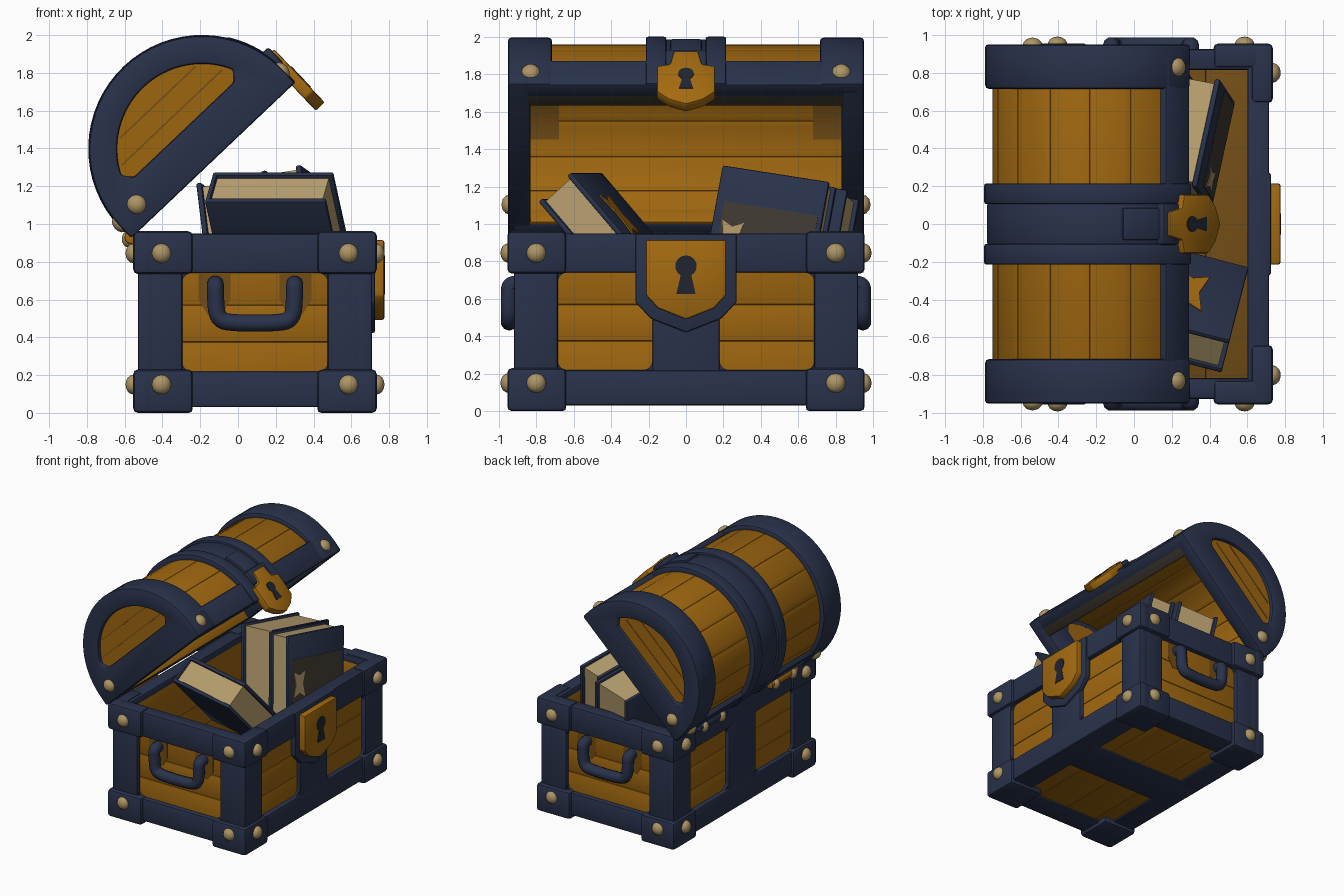
import bpy, bmesh, math
from mathutils import Matrix, Vector

if "Cube" in bpy.data.objects:
    bpy.data.objects.remove(bpy.data.objects["Cube"])

def material(name, rgb):
    m = bpy.data.materials.new(name)
    m.use_nodes = True
    m.diffuse_color = (*rgb, 1)
    m.node_tree.nodes["Principled BSDF"].inputs["Base Color"].default_value = (*rgb, 1)
    return m

WOOD = material("golden wood", (.34, .133, .005))
TRIM = material("navy trim", (.022, .032, .07))
GOLD = material("lock gold", (.37, .145, .005))
BRASS = material("pale rivet", (.42, .30, .13))
PAGE = material("paper", (.48, .35, .16))
SHADE = material("shaded wood", (.17, .075, .008))
TAUPE = material("dusty trim", (.05, .04, .03))
HOLE = material("keyhole dark", (.015, .018, .03))

CX = .09                                   # chest centre along x
LID = Matrix.Translation((-.19, 0, 1.398)) @ Matrix.Rotation(math.radians(-43.5), 4, 'Y')
IDENT = Matrix()

def finish(name, bm, mat, bevel=0.0, mw=IDENT):
    bmesh.ops.recalc_face_normals(bm, faces=bm.faces)
    if bevel:
        sharp = [e for e in bm.edges if len(e.link_faces) == 2 and e.calc_face_angle() > .6]
        bmesh.ops.bevel(bm, geom=sharp, offset=bevel, segments=2, profile=.5,
                        affect='EDGES', clamp_overlap=True)
    me = bpy.data.meshes.new(name)
    bm.to_mesh(me)
    bm.free()
    me.materials.append(mat)
    ob = bpy.data.objects.new(name, me)
    ob.matrix_world = mw
    bpy.context.collection.objects.link(ob)

def box(name, x, y, z, mat, bevel=.015, mw=IDENT):
    spans = [sorted(s) for s in (x, y, z)]
    mid = [(a + b) / 2 for a, b in spans]
    size = [b - a for a, b in spans]
    bm = bmesh.new()
    bmesh.ops.create_cube(bm, size=1, matrix=Matrix.Translation(mid) @ Matrix.Diagonal((*size, 1)))
    finish(name, bm, mat, bevel, mw)

def prism(name, pts, d0, d1, axis, mat, bevel=.012, mw=IDENT):
    """Extrude a 2D outline (a, z) along x or y."""
    bm = bmesh.new()
    place = (lambda a, b, d: (d, a, b)) if axis == 'x' else (lambda a, b, d: (a, d, b))
    lo, hi = ([bm.verts.new(place(a, b, d)) for a, b in pts] for d in (d0, d1))
    bm.faces.new(lo)
    bm.faces.new(hi)
    for i in range(len(pts)):
        j = (i + 1) % len(pts)
        bm.faces.new((lo[i], lo[j], hi[j], hi[i]))
    finish(name, bm, mat, bevel, mw)

def shell(name, outer, inner, y0, y1, mat, closed=False, bevel=.012):
    """Sweep the strip between two matching outlines along y, in the lid's frame."""
    bm = bmesh.new()
    rows = [[bm.verts.new((a, y, b)) for (a, b), y in ((o, y0), (o, y1), (i, y1), (i, y0))]
            for o, i in zip(outer, inner)]
    n = len(rows)
    for k in range(n if closed else n - 1):
        r, s = rows[k], rows[(k + 1) % n]
        for c in range(4):
            bm.faces.new((r[c], s[c], s[(c + 1) % 4], r[(c + 1) % 4]))
    if not closed:
        bm.faces.new(rows[0])
        bm.faces.new(rows[-1])
    finish(name, bm, mat, bevel, LID)

def arc(r, a0=0, a1=180, k=32):
    t = [math.radians(a0 + (a1 - a0) * i / k) for i in range(k + 1)]
    return [(r * math.cos(a), r * math.sin(a)) for a in t]

def arch(r, drop=.085):
    return [(r, -drop)] + arc(r) + [(-r, -drop)]

def rivet(name, loc, axis, mw=IDENT, r=.052):
    bm = bmesh.new()
    scale = [.8 if c == axis else 1 for c in "xyz"] + [1]
    bmesh.ops.create_uvsphere(bm, u_segments=14, v_segments=8, radius=r,
                              matrix=Matrix.Translation(loc) @ Matrix.Diagonal(scale))
    finish(name, bm, BRASS, 0, mw)

def keyhole(s, cz):
    return [(s * a, cz + s * b) for a, b in arc(1, -60, 240, 16)] + [(-.9 * s, cz - 2.6 * s), (.9 * s, cz - 2.6 * s)]

def fillets(a0, a1, d0, d1, axis, r=.05):
    """Round the four inner corners of a framed panel."""
    for a, sa in ((min(a0, a1), 1), (max(a0, a1), -1)):
        for z, sz in ((.22, 1), (.74, -1)):
            curve = [(a + sa * (r - p), z + sz * (r - q)) for p, q in arc(r, 0, 90, 6)]
            prism("panel_corner", [(a, z)] + curve, d0, d1, axis, TRIM, 0)

# Chest walls, made of three stacked planks per side, and the floor
for z in ((.06, .375), (.375, .57), (.57, .91)):
    for s in (-1, 1):
        box("long_wall_plank", (CX + s * .52, CX + s * .585), (-.87, .87), z, WOOD, .008)
        box("end_wall_plank", (CX - .57, CX + .57), (s * .82, s * .885), z, WOOD, .008)
for i in range(4):
    x = (CX - .58 + .29 * i, CX - .29 + .29 * i)
    box("floor_plank", x, (-.87, .87), (.045, .11), WOOD, .006)
    box("inner_floor_plank", x, (-.83, .83), (.1, .125), SHADE, .006)

# Navy frame: rims, bottom beams, straps
for s in (-1, 1):
    for z in ((.03, .22), (.74, .95)):
        box("long_beam", (CX + s * .535, CX + s * .625), (-.92, .92), z, TRIM)
        box("end_beam", (CX - .62, CX + .62), (s * .835, s * .925), z, TRIM)
    box("long_rim", (CX + s * .51, CX + s * .6), (-.9, .9), (.89, .95), TRIM)
    box("end_rim", (CX - .6, CX + .6), (s * .815, s * .9), (.89, .95), TRIM)
    box("bottom_long_beam", (CX + s * .42, CX + s * .62), (-.9, .9), (.03, .1), TRIM)
    box("bottom_end_beam", (CX - .6, CX + .6), (s * .72, s * .91), (.03, .1), TRIM)
    box("centre_strap", (CX + s * .55, CX + s * .62), (-.18, .18), (.05, .9), TRIM)
    fillets(CX - .385, CX + .385, s * .86, s * .905, 'y')
    for t in (-1, 1):
        fillets(t * .18, t * .685, CX + s * .56, CX + s * .605, 'x')
box("bottom_strap", (CX - .6, CX + .6), (-.18, .18), (.03, .1), TRIM)

# Corner posts, caps and rivets
for sx in (-1, 1):
    for sy in (-1, 1):
        for name, hx, hy, wide, z in (("post", .62, .92, .235, (.1, .9)),
                                      ("lower_cap", .645, .955, .315, (0, .23)),
                                      ("upper_cap", .645, .955, .315, (.735, .962))):
            b = .025 if "cap" in name else .015
            box(name + "_side", (CX + sx * .53, CX + sx * hx), (sy * (hy - wide), sy * hy), z, TRIM, b)
            box(name + "_end", (CX + sx * (hx - wide), CX + sx * hx), (sy * .825, sy * hy), z, TRIM, b)
        box("cap_base", (CX + sx * .33, CX + sx * .64), (sy * .64, sy * .95), (0, .1), TRIM, .02)
        for z in (.15, .845):
            rivet("side_rivet", (CX + sx * .645, sy * .8, z), 'x')
            rivet("end_rivet", (CX + sx * .495, sy * .95, z), 'y')

# Carrying handles, with darkened wood around their mounts
for s in (-1, 1):
    cu = bpy.data.curves.new("handle", 'CURVE')
    cu.dimensions, cu.bevel_depth, cu.bevel_resolution = '3D', .045, 3
    cu.use_fill_caps = True
    sp = cu.splines.new('NURBS')
    half = [(.21, .86, .68), (.21, .945, .69), (.21, .945, .62), (.2, .945, .49), (.1, .945, .475)]
    path = half + [(-x, y, z) for x, y, z in reversed(half)]
    sp.points.add(len(path) - 1)
    for p, (x, y, z) in zip(sp.points, path):
        p.co = (CX + x, s * y, z, 1)
    sp.order_u, sp.use_endpoint_u = 3, True
    cu.materials.append(TRIM)
    bpy.context.collection.objects.link(bpy.data.objects.new("handle", cu))
    for m in (-1, 1):
        patch = [(CX + m * a, b) for a, b in ((.13, .735), (.13, .6), (.17, .53), (.25, .52), (.3, .6), (.3, .735))]
        prism("handle_stain", patch, s * .88, s * .888, 'y', SHADE, 0)

# Front lock
shield = [(-.215, .915), (.215, .915), (.215, .62), (.15, .55), (0, .49), (-.15, .55), (-.215, .62)]
backing = [(a * 1.26, .78 + (b - .78) * 1.24) for a, b in shield]
prism("lock_backing", backing, .68, .725, 'x', TRIM)
prism("lock_plate", shield, .7, .775, 'x', GOLD)
prism("lock_keyhole", keyhole(.057, .775), .772, .779, 'x', HOLE, 0)

# Lid: curved planks, bands and D-shaped ends
for i in range(9):
    a = (max(0, 22.5 * i - 16.5), min(180, 22.5 * i + 6), 6)
    shell("lid_plank", arc(.56, *a), arc(.485, *a), -.88, .88, WOOD, bevel=.005)
box("lid_back_lining", (-.5, -.478), (-.84, .84), (-.08, .01), WOOD, .004, LID)
box("lid_front_lip", (.425, .58), (-.88, .88), (-.085, -.04), TAUPE, .01, LID)
for s in (-1, 1):
    box("lid_edge_band", (s * .49, s * .592), (-.93, .93), (-.085, .1), TRIM, .015, LID)
    shell("lid_end_band", arch(.598), arch(.54), s * .715, s * .94, TRIM, bevel=.02)
    shell("lid_end_rim", arch(.598), [(.365, .14)] + arc(.45, 25, 155) + [(-.365, .14)],
          s * .83, s * .95, TRIM, closed=True, bevel=.015)
    prism("lid_end_panel", arch(.5, .02), s * .835, s * .92, 'y', WOOD, 0, LID)
    for n in (.23, .34):
        h = math.sqrt(.45 ** 2 - n * n) - .02
        box("lid_end_groove", (-h, h), (s * .918, s * .922), (n - .004, n + .004), SHADE, 0, LID)
    shell("lid_inner_stain", arc(.487, 95, 130), arc(.48, 95, 130), s * .68, s * .832, SHADE, bevel=0)
    shell("lid_strap_edge", arch(.603), arch(.54), s * .105, s * .215, TRIM)
    rivet("lid_end_rivet", (-.454, s * .945, .025), 'y', LID)
    for u in (-1, 1):
        rivet("lid_side_rivet", (u * .585, s * .83, .01), 'x', LID)
shell("lid_strap", arch(.588), arch(.54), -.11, .11, TRIM)

# Hasp hanging from the lid
shell("hasp_mount", arc(.607, 6, 34, 8), arc(.57, 6, 34, 8), -.085, .085, TRIM)
box("hasp_clasp", (.56, .625), (-.11, .11), (.03, .15), TRIM, .015, LID)
right = [(0, -.27), (.09, -.235), (.155, -.18), (.155, .01), (.085, .025), (.065, .12)]
hasp = right + [(-a, b) for a, b in reversed(right[1:])]
prism("hasp_plate", hasp, .575, .64, 'x', GOLD, .01, LID)
prism("hasp_keyhole", keyhole(.042, -.05), .638, .644, 'x', HOLE, 0, LID)

# Hinges on the back
for s, mat in ((-1, GOLD), (1, TRIM)):
    knuckle = [(-.565 + a, .93 + b) for a, b in arc(.035, 0, 348.75, 31)]
    prism("hinge", knuckle, s * .3, s * .65, 'y', mat, .006)
    for y in (.36, .59):
        rivet("hinge_rivet", (-.582, s * y, .92), 'x', r=.043)

# Books: the bound side is given as a local box (x span, y span) in half-sizes
def book(name, centre, width_axis, normal, size, bound, emblem=None):
    x = Vector(width_axis).normalized()
    z = Vector(normal)
    z = (z - x * z.dot(x)).normalized()
    mw = Matrix.Translation(centre) @ Matrix((x, z.cross(x), z)).transposed().to_4x4()
    w, h, t = (v / 2 for v in size)
    for s in (-1, 1):
        box(name + "_cover", (-w, w), (-h, h), (s * (t - .03), s * t), TRIM, .01, mw)
    (bx, by) = bound
    box(name + "_spine", [w * v for v in bx], [h * v for v in by], (-t, t), TRIM, .01, mw)
    box(name + "_pages", (-w + .025, w - .025), (-h + .02, h - .02), (-t + .02, t - .02), PAGE, 0, mw)
    if emblem:
        ex, ey, ew, eh, mat = emblem
        pts = [(ex + a * ew, b * eh - ey) for a, b in
               ((-1, -1), (0, -.7), (1, -1), (.6, 0), (1, 1), (0, .7), (-1, 1), (-.6, 0))]
        prism(name + "_emblem", pts, t - .002, t + .007, 'y', mat, 0, mw @ Matrix.Rotation(math.pi / 2, 4, 'X'))
    return mw

book("leaning_book", (.215, -.425, .968), (.97, -.25, 0), (.18, .73, .66),
     (.66, .61, .24), ((-1, -.92), (-1, 1)), (.06, 0, .085, .14, GOLD))
W, UP, N = Vector((.21, .96, -.15)), Vector((-.125, .186, .965)), Vector((.958, -.178, .15))
front = Vector((.33, .2, 1.31)) + W * .295 - UP * .33 - N * .11
BOTTOM = ((-1, 1), (-1, -.92))
cover = book("front_book", front, W, N, (.59, .66, .22), BOTTOM, (-.18, -.06, .06, .1, BRASS))
box("cover_dust", (-.25, .27), (-.3, .14), (.108, .113), TAUPE, 0, cover)
book("rear_book", front - N * .3 + W * .06, W, N, (.59, .66, .36), BOTTOM)

# Smooth shading with sharp edges kept
bpy.ops.object.select_all(action='DESELECT')
for ob in bpy.context.collection.objects:
    if ob.type == 'MESH':
        ob.select_set(True)
        bpy.context.view_layer.objects.active = ob
bpy.ops.object.shade_smooth_by_angle(angle=math.radians(35))
